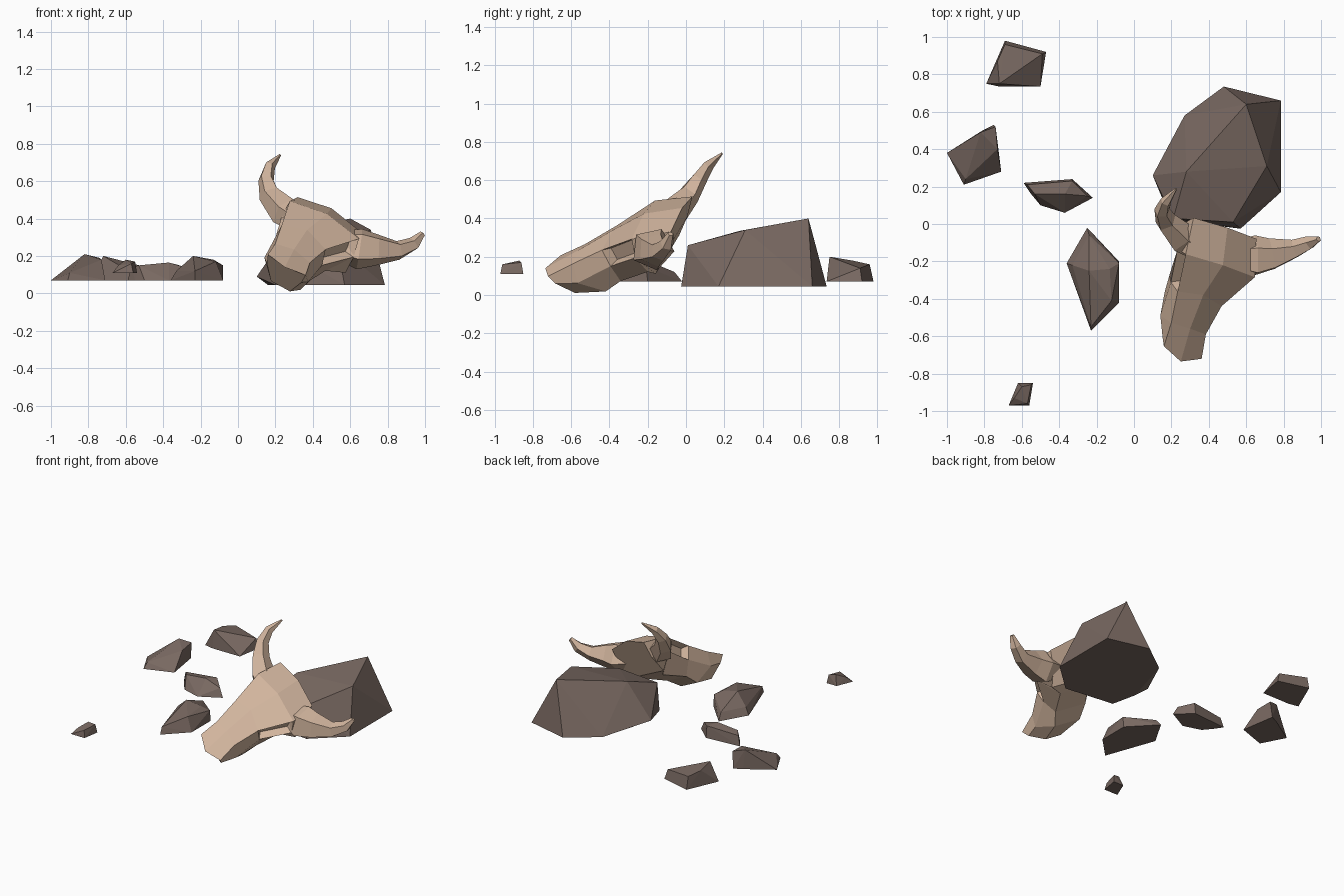
import bpy
import bmesh
from math import cos, sin, tau
from mathutils import Vector

cube = bpy.data.objects.get("Cube")
if cube:
    bpy.data.objects.remove(cube)


def make_material(name, colour):
    mat = bpy.data.materials.new(name)
    mat.use_nodes = True
    mat.diffuse_color = (*colour, 1)
    mat.node_tree.nodes["Principled BSDF"].inputs["Base Color"].default_value = (*colour, 1)
    return mat


bone = make_material("bone", (.64, .46, .34))
stone = make_material("stone", (.19, .14, .12))


def finish(name, bm, mat):
    """Turn a bmesh into a flat shaded object."""
    bmesh.ops.recalc_face_normals(bm, faces=bm.faces)
    mesh = bpy.data.meshes.new(name)
    bm.to_mesh(mesh)
    bm.free()
    mesh.materials.append(mat)
    obj = bpy.data.objects.new(name, mesh)
    bpy.context.collection.objects.link(obj)


def rock(name, base_z, outline, peaks):
    """Convex boulder: flat base outline plus a few raised corners."""
    bm = bmesh.new()
    for x, y in outline:
        bm.verts.new((x, y, base_z))
    for peak in peaks:
        bm.verts.new(peak)
    hull = bmesh.ops.convex_hull(bm, input=bm.verts)
    unused = set(hull["geom_interior"]) | set(hull["geom_unused"])
    bmesh.ops.delete(bm, geom=[v for v in unused if isinstance(v, bmesh.types.BMVert)])
    bmesh.ops.dissolve_limit(bm, angle_limit=.03, verts=bm.verts, edges=bm.edges)
    finish(name, bm, stone)


def loft(bm, rings):
    """Bridge closed rings of points and cap both ends; returns faces per band."""
    rows = [[bm.verts.new(p) for p in ring] for ring in rings]
    count = len(rows[0])
    bands = []
    for a, b in zip(rows, rows[1:]):
        bands.append([bm.faces.new((a[i], a[(i + 1) % count], b[(i + 1) % count], b[i]))
                      for i in range(count)])
    bm.faces.new(rows[0])
    bm.faces.new(rows[-1])
    return bands


# Boulders
rock("large_boulder", .045,
     [(.16, .2), (.27, .58), (.48, .735), (.785, .66), (.785, .17), (.57, -.025), (.2, .02)],
     [(.1, .26, .09), (.6, .64, .4), (.28, .28, .335), (.71, .31, .34),
      (.53, .01, .26), (.21, .03, .25)])
rock("back_rock", .07,
     [(-.79, .75), (-.69, .98), (-.47, .92), (-.5, .735), (-.72, .735)],
     [(-.72, .75, .2), (-.73, .87, .18), (-.69, .96, .16), (-.49, .91, .14)])
rock("outer_rock", .07,
     [(-1, .38), (-.81, .5), (-.75, .53), (-.71, .28), (-.91, .21)],
     [(-.82, .49, .21), (-.74, .52, .19), (-.73, .4, .18), (-.9, .24, .11)])
rock("middle_rock", .07,
     [(-.59, .22), (-.33, .24), (-.22, .14), (-.37, .06), (-.5, .1), (-.55, .16)],
     [(-.57, .21, .14), (-.53, .16, .15), (-.37, .16, .165), (-.33, .23, .155),
      (-.25, .15, .13)])
rock("near_rock", .07,
     [(-.25, -.02), (-.08, -.2), (-.08, -.42), (-.23, -.57), (-.36, -.21)],
     [(-.24, -.25, .2), (-.13, -.24, .18), (-.08, -.21, .15), (-.12, -.41, .17),
      (-.23, -.55, .12), (-.33, -.22, .12), (-.24, -.06, .12)])
rock("front_pebble", .11,
     [(-.67, -.97), (-.62, -.85), (-.54, -.85), (-.56, -.97)],
     [(-.64, -.93, .15), (-.57, -.96, .16), (-.55, -.86, .17), (-.6, -.87, .18)])

# Tilted axes of the skull: towards its left, its nose and its brow
side = Vector((.84, -.28, -.46))
nose = Vector((-.27, -.86, -.42))
brow = nose.cross(side)


def skull_ring(spine, *half):
    """Symmetric section; half lists (width, depth, forward) from top to bottom."""
    spine = Vector(spine)
    left = [spine + side * w - brow * d + nose * f for w, d, f in half]
    right = [spine - side * w - brow * d + nose * f for w, d, f in half]
    return [spine] + left + right[::-1]


# Skull from muzzle to crown
bm = bmesh.new()
bands = loft(bm, [
    skull_ring((.25, -.735, .14), (.12, .01, -.05), (.11, .07, -.06), (.06, .18, -.1)),
    skull_ring((.3, -.56, .235), (.11, .02, .01), (.14, .12, .03), (.1, .245, -.06)),
    skull_ring((.37, -.38, .34), (.14, .03, .04), (.15, .13, .04), (.12, .24, .05)),
    skull_ring((.475, -.22, .425), (.22, .03, .02), (.23, .13, .05), (.11, .27, .09)),
    skull_ring((.5, -.02, .455), (.2, .03, .02), (.2, .12, .1), (.22, .2, .2)),
])

# Eye sockets: upper side faces behind the cheeks, inset and sunk
sockets = [bands[2][1], bands[2][5]]
bmesh.ops.recalc_face_normals(bm, faces=bm.faces)
bmesh.ops.inset_individual(bm, faces=sockets, thickness=.02, depth=-.05)
finish("skull", bm, bone)


def horn(name, path):
    """Five sided horn swept along (x, y, z, radius) points."""
    points = [Vector(p[:3]) for p in path]
    rings = []
    for i, p in enumerate(points):
        along = (points[min(i + 1, len(points) - 1)] - points[max(i - 1, 0)]).normalized()
        u = along.cross(brow).normalized()
        v = along.cross(u)
        radius = path[i][3]
        rings.append([p + radius * (u * cos(tau * k / 5) + v * sin(tau * k / 5))
                      for k in range(5)])
    bm = bmesh.new()
    loft(bm, rings)
    finish(name, bm, bone)


# Horns
horn("right_horn", [(.37, -.14, .36, .07), (.25, -.07, .435, .085), (.17, .015, .525, .06),
                    (.15, .07, .61, .043), (.17, .12, .68, .03), (.225, .188, .74, .006)])
horn("left_horn", [(.5, -.17, .27, .07), (.65, -.175, .24, .115), (.74, -.165, .235, .09),
                   (.86, -.135, .23, .053), (.94, -.1, .265, .038), (.987, -.08, .32, .016)])
